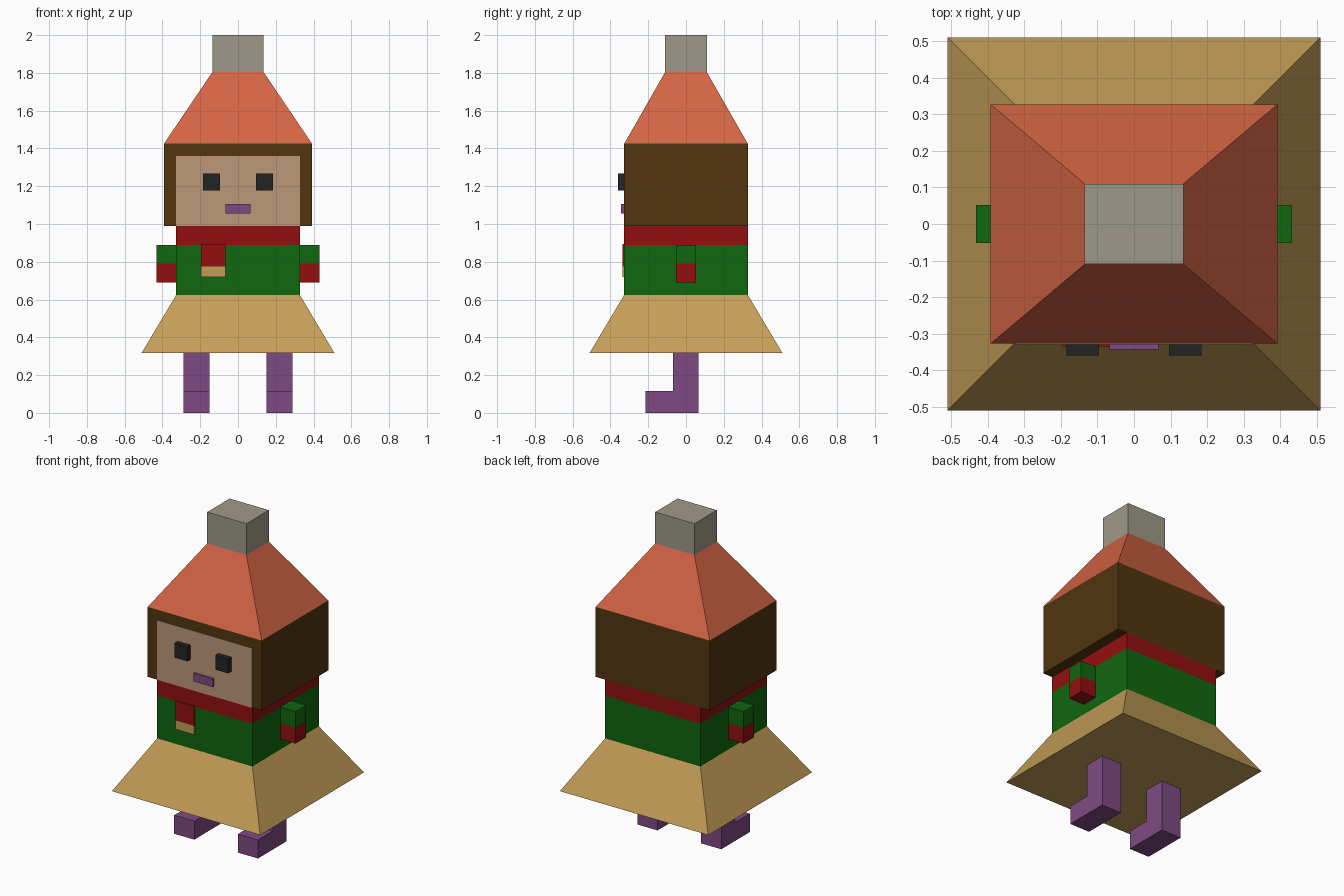
import bpy
import bmesh

cube = bpy.data.objects.get("Cube")
if cube:
    bpy.data.objects.remove(cube, do_unlink=True)


def material(name, r, g, b):
    """Flat material from 0-255 display values."""
    def lin(c):
        c /= 255
        return c / 12.92 if c <= 0.04045 else ((c + 0.055) / 1.055) ** 2.4
    col = (lin(r), lin(g), lin(b), 1)
    m = bpy.data.materials.new(name)
    m.use_nodes = True
    m.diffuse_color = col
    bsdf = next(n for n in m.node_tree.nodes if n.type == 'BSDF_PRINCIPLED')
    bsdf.inputs["Base Color"].default_value = col
    return m


ORANGE = material("orange", 212, 101, 68)
GREY = material("warm grey", 158, 154, 136)
BROWN = material("hair brown", 82, 53, 15)
SKIN = material("skin", 188, 152, 121)
BLACK = material("near black", 36, 36, 36)
PURPLE = material("purple", 126, 74, 130)
RED = material("red", 147, 15, 15)
GREEN = material("green", 16, 103, 16)
TAN = material("tan", 196, 158, 87)


def block(name, mat, x, y, z, top=None):
    """Box over the given ranges; top gives half sizes of a tapered upper face."""
    bm = bmesh.new()
    bmesh.ops.create_cube(bm, size=1)
    cx, cy = sum(x) / 2, sum(y) / 2
    for v in bm.verts:
        upper = v.co.z > 0
        hx, hy = (x[1] - x[0]) / 2, (y[1] - y[0]) / 2
        if upper and top:
            hx, hy = top
        v.co = (cx + 2 * v.co.x * hx, cy + 2 * v.co.y * hy, z[1] if upper else z[0])
    mesh = bpy.data.meshes.new(name)
    bm.to_mesh(mesh)
    bm.free()
    mesh.materials.append(mat)
    obj = bpy.data.objects.new(name, mesh)
    bpy.context.collection.objects.link(obj)
    return obj


def pair(name, mat, x, y, z):
    """Matching blocks on the left (+x) and right (-x)."""
    block("left_" + name, mat, x, y, z)
    block("right_" + name, mat, (-x[1], -x[0]), y, z)


def leg(name, x):
    """L-shaped leg and foot, extruded from a side profile."""
    profile = [(-.215, 0), (.065, 0), (.065, .32), (-.07, .32), (-.07, .115), (-.215, .115)]
    bm = bmesh.new()
    face = bm.faces.new([bm.verts.new((x[0], y, z)) for y, z in profile])
    ext = bmesh.ops.extrude_face_region(bm, geom=[face])
    for v in ext["geom"]:
        if isinstance(v, bmesh.types.BMVert):
            v.co.x = x[1]
    bmesh.ops.recalc_face_normals(bm, faces=bm.faces)
    mesh = bpy.data.meshes.new(name)
    bm.to_mesh(mesh)
    bm.free()
    mesh.materials.append(PURPLE)
    bpy.context.collection.objects.link(bpy.data.objects.new(name, mesh))


BODY = (-.327, .327)

# Hat
block("hat_tip", GREY, (-.135, .135), (-.11, .11), (1.805, 2))
block("hat", ORANGE, (-.392, .392), BODY, (1.425, 1.805), top=(.135, .11))

# Head and face
block("hair", BROWN, (-.392, .392), BODY, (.99, 1.425))
block("face", SKIN, BODY, (-.329, -.325), (.99, 1.36))
pair("eye", BLACK, (.096, .184), (-.36, -.327), (1.178, 1.268))
block("mouth", PURPLE, (-.067, .067), (-.343, -.327), (1.055, 1.105))

# Torso
block("collar", RED, BODY, BODY, (.89, .99))
block("shirt", GREEN, BODY, BODY, (.625, .89))
block("pocket", RED, (-.195, -.067), (-.335, -.327), (.775, .895))
block("pocket_hem", TAN, (-.195, -.067), (-.335, -.327), (.72, .775))

# Arms
pair("sleeve", GREEN, (.32, .432), (-.052, .052), (.79, .89))
pair("hand", RED, (.32, .432), (-.052, .052), (.69, .79))

# Skirt and legs
block("skirt", TAN, (-.51, .51), (-.51, .51), (.318, .625), top=(.327, .327))
leg("left_leg", (.15, .288))
leg("right_leg", (-.288, -.15))
